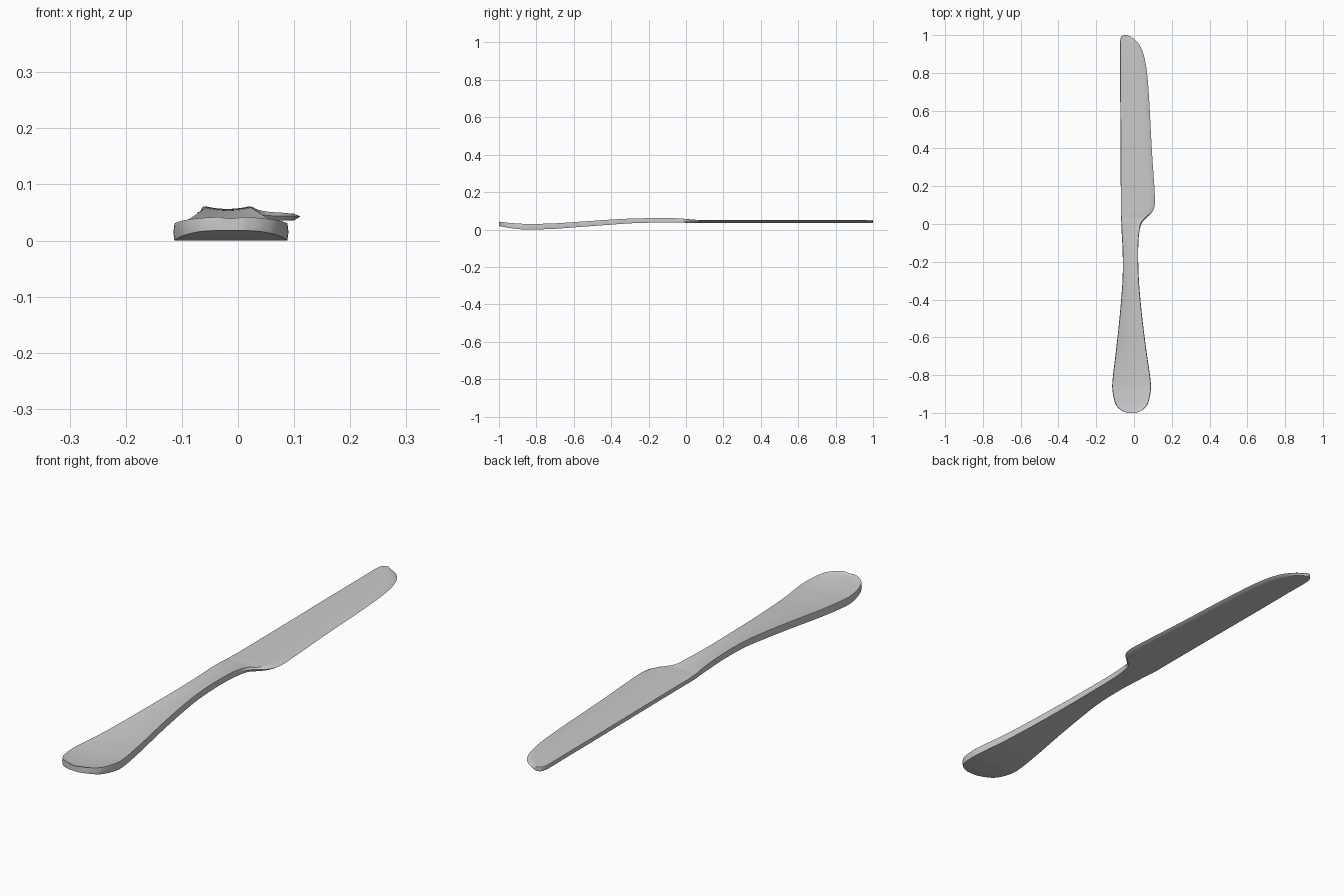
import bpy, bmesh

# Stations along the knife: y, left x, right x, bottom z, top z
STATIONS = [
    (-1.0, -0.035, 0.010, 0.018, 0.042), (-0.985, -0.070, 0.044, 0.016, 0.040),
    (-0.95, -0.099, 0.074, 0.009, 0.036), (-0.88, -0.114, 0.089, 0.001, 0.031),
    (-0.82, -0.113, 0.087, 0.000, 0.030), (-0.70, -0.099, 0.070, 0.004, 0.033),
    (-0.55, -0.082, 0.050, 0.015, 0.043), (-0.40, -0.068, 0.034, 0.026, 0.053),
    (-0.28, -0.060, 0.025, 0.034, 0.059), (-0.15, -0.060, 0.022, 0.037, 0.061),
    (-0.05, -0.065, 0.027, 0.037, 0.060), (0.005, -0.067, 0.041, 0.036, 0.056),
    (0.03, -0.069, 0.063, 0.035, 0.053), (0.06, -0.070, 0.094, 0.035, 0.052),
    (0.095, -0.070, 0.109, 0.035, 0.051), (0.16, -0.070, 0.110, 0.035, 0.051),
    (0.40, -0.071, 0.094, 0.035, 0.051), (0.68, -0.073, 0.079, 0.035, 0.051),
    (0.83, -0.073, 0.065, 0.035, 0.051), (0.92, -0.074, 0.043, 0.035, 0.051),
    (0.97, -0.073, 0.012, 0.035, 0.051), (0.993, -0.066, -0.020, 0.035, 0.051),
    (1.0, -0.052, -0.042, 0.035, 0.051),
]
STEPS, ACROSS = 4, 10


def catmull(p0, p1, p2, p3, t):
    return [0.5 * (2*b + (c-a)*t + (2*a-5*b+4*c-d)*t*t + (3*b-a-3*c+d)*t**3)
            for a, b, c, d in zip(p0, p1, p2, p3)]


def section(y, xl, xr, zb, zt):
    blade = min(max((y + 0.03) / 0.10, 0), 1)
    w = xr - xl
    dish = 0.005 * (1 - blade) * min(w / 0.09, 1)
    mid = (zb + zt) / 2
    inset_l = min(0.002, w * 0.1)
    inset_r = min(0.002 + 0.010 * blade, w * 0.2)
    thin = 0.003 * blade
    a, b = xl + inset_l, xr - inset_r
    top, bottom = [], []
    for i in range(ACROSS + 1):
        u = i / ACROSS
        x = a + (b - a) * u
        drop = thin * max(0, (u - 0.7) / 0.3)
        top.append((x, y, zt - dish * (1 - (2*u - 1)**2) - drop))
        bottom.append((x, y, zb + drop * 0.3))
    return bottom + [(xr, y, mid)] + top[::-1] + [(xl, y, mid)]


# Smoothly sampled stations
rows = []
n = len(STATIONS)
for i in range(n - 1):
    pts = [STATIONS[min(max(k, 0), n - 1)] for k in range(i - 1, i + 3)]
    rows += [catmull(*pts, s / STEPS) for s in range(STEPS)]
rows.append(STATIONS[-1])

# Loft handle, neck and blade as one forged piece
bm = bmesh.new()
rings = [[bm.verts.new(p) for p in section(*r)] for r in rows]
for r0, r1 in zip(rings, rings[1:]):
    for j in range(len(r0)):
        k = (j + 1) % len(r0)
        bm.faces.new((r0[j], r0[k], r1[k], r1[j]))
bm.faces.new(rings[0][::-1])
bm.faces.new(rings[-1])
bmesh.ops.recalc_face_normals(bm, faces=bm.faces)
mesh = bpy.data.meshes.new("table_knife")
bm.to_mesh(mesh)
bm.free()
knife = bpy.data.objects.new("table_knife", mesh)
bpy.context.collection.objects.link(knife)
bpy.context.view_layer.objects.active = knife
knife.select_set(True)
bpy.ops.object.shade_smooth_by_angle(angle=0.6)
